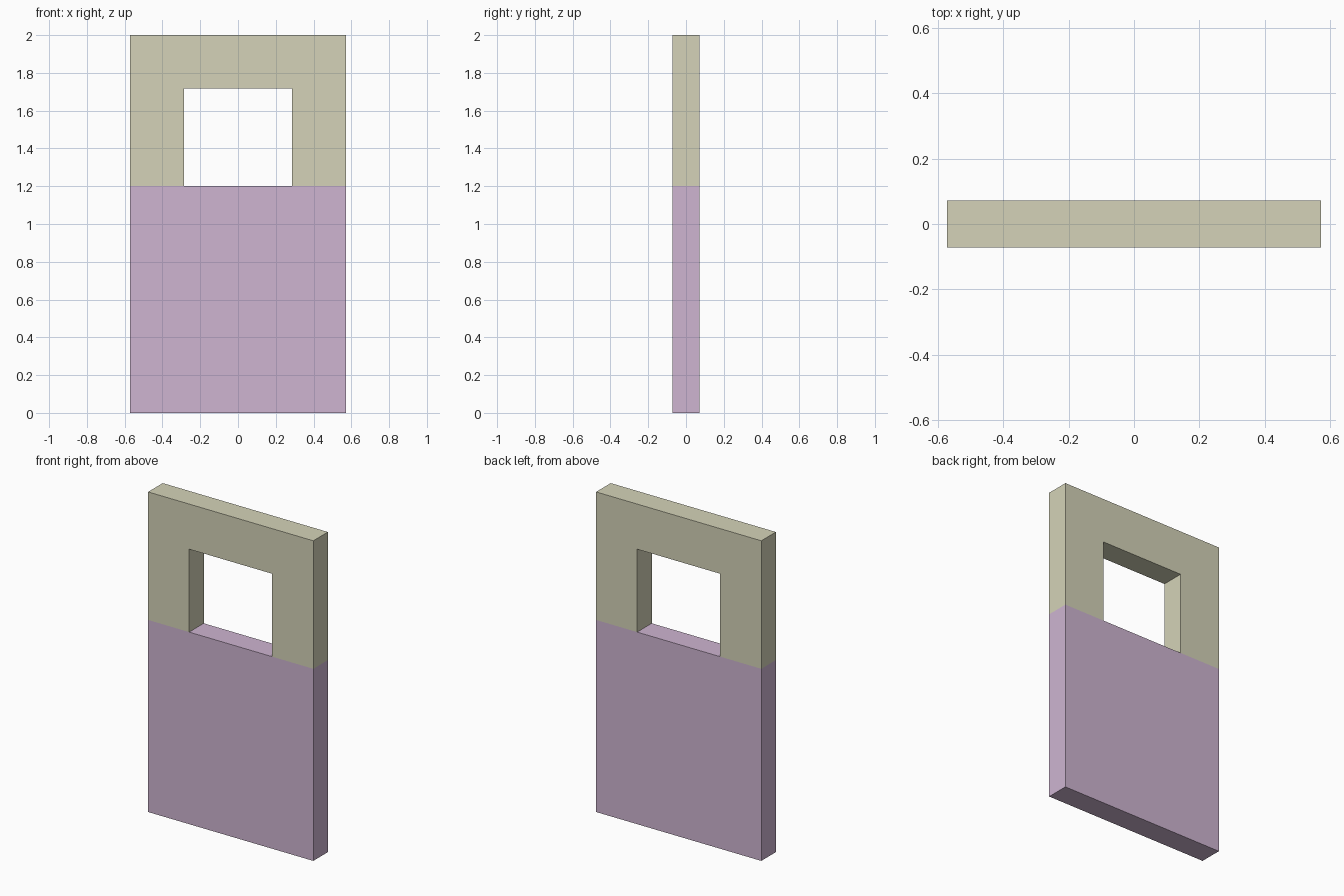
import bpy, bmesh
from mathutils import Vector

if "Cube" in bpy.data.objects:
    bpy.data.objects.remove(bpy.data.objects["Cube"])

HALF_W, HALF_D, HEIGHT = 0.571, 0.072, 2.0
SILL, OPEN_TOP, OPEN_HALF = 1.2, 1.718, 0.287


def material(name, color):
    mat = bpy.data.materials.new(name)
    mat.diffuse_color = (*color, 1)
    mat.use_nodes = True
    mat.node_tree.nodes["Principled BSDF"].inputs["Base Color"].default_value = mat.diffuse_color
    return mat


def slab(name, outline, mat):
    """Extrude an x-z outline through the door thickness."""
    bm = bmesh.new()
    face = bm.faces.new([bm.verts.new((x, -HALF_D, z)) for x, z in outline])
    ext = bmesh.ops.extrude_face_region(bm, geom=[face], use_keep_orig=True)
    moved = [g for g in ext["geom"] if isinstance(g, bmesh.types.BMVert)]
    bmesh.ops.translate(bm, verts=moved, vec=Vector((0, 2 * HALF_D, 0)))
    bmesh.ops.recalc_face_normals(bm, faces=bm.faces)
    mesh = bpy.data.meshes.new(name)
    bm.to_mesh(mesh)
    bm.free()
    mesh.materials.append(mat)
    obj = bpy.data.objects.new(name, mesh)
    bpy.context.collection.objects.link(obj)
    return obj


def mirrored(half):
    """Complete a right-hand half outline across x = 0."""
    return half + [(-x, z) for x, z in reversed(half)]


# Solid lower panel
slab("lower_panel", mirrored([(HALF_W, 0), (HALF_W, SILL)]),
     material("mauve", (0.62, 0.46, 0.64)))

# Upper frame: arch-shaped surround of the window opening
slab("window_surround",
     mirrored([(OPEN_HALF, OPEN_TOP), (OPEN_HALF, SILL),
               (HALF_W, SILL), (HALF_W, HEIGHT)]),
     material("beige", (0.66, 0.65, 0.48)))
